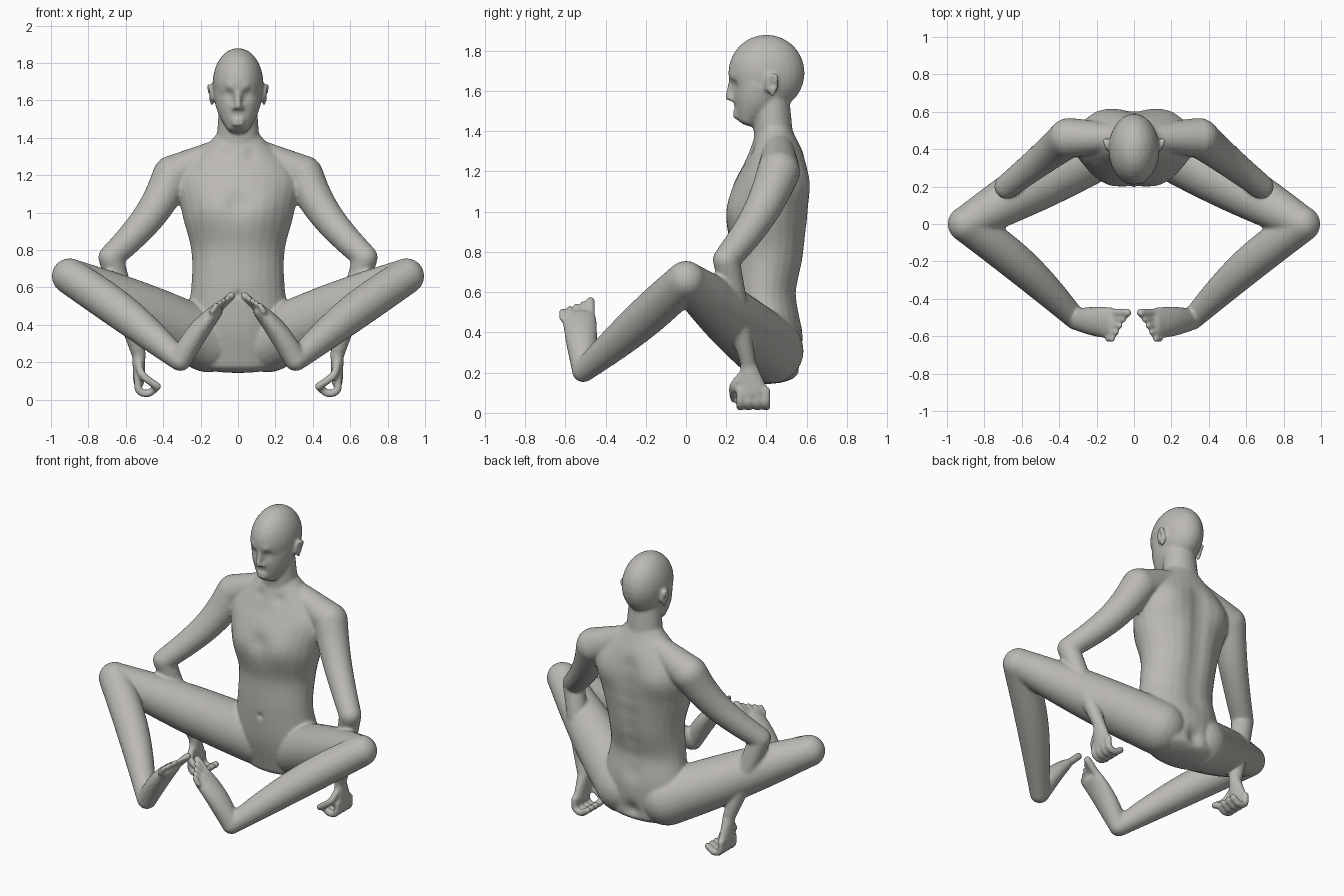
import bpy
import bmesh
from math import sin, cos, pi, exp
from mathutils import Vector, Matrix

cube = bpy.data.objects.get("Cube")
if cube:
    bpy.data.objects.remove(cube, do_unlink=True)

body_mesh = bmesh.new()
SIDES = 28
ACROSS = Vector((1, 0, 0))
DEPTH = Vector((0, 1, 0))


def spline(rows, steps=6):
    """Smooth curve through rows of (x, y, z, wide radius, thin radius)."""
    rows = [Vector(row) for row in rows]
    padded = [rows[0] * 2 - rows[1]] + rows + [rows[-1] * 2 - rows[-2]]
    curve = []
    for before, start, end, after in zip(padded, padded[1:], padded[2:], padded[3:]):
        for step in range(steps):
            t = step / steps
            leave, arrive = (end - before) / 2, (after - start) / 2
            gap = end - start
            curve.append(start + leave * t + (gap * 3 - leave * 2 - arrive) * t ** 2
                         + (leave + arrive - gap * 2) * t ** 3)
    return curve + [rows[-1]]


def tube(rows, side=1, axis=DEPTH, cap=1.0):
    """Lofted form with rounded ends; side=-1 builds the mirrored one."""
    curve = spline(rows)
    centres = [Vector((p[0] * side, p[1], p[2])) for p in curve]
    last = len(curve) - 1
    rings = []

    def add_ring(index, shift, scale):
        along = (centres[min(index + 1, last)] - centres[max(index - 1, 0)]).normalized()
        wide = (axis - along * axis.dot(along)).normalized()
        thin = along.cross(wide)
        wide_radius, thin_radius = curve[index][3], curve[index][4]
        middle = centres[index] + along * shift * cap * min(wide_radius, thin_radius)
        angles = [2 * pi * corner / SIDES for corner in range(SIDES)]
        rings.append([body_mesh.verts.new(middle + wide * wide_radius * scale * cos(angle)
                                          + thin * thin_radius * scale * sin(angle))
                      for angle in angles])

    cap_angles = [pi / 2 * step / 6 for step in range(1, 6)]
    for angle in reversed(cap_angles):
        add_ring(0, -sin(angle), cos(angle))
    for index in range(last + 1):
        add_ring(index, 0, 1)
    for angle in cap_angles:
        add_ring(last, sin(angle), cos(angle))
    for lower, upper in zip(rings, rings[1:]):
        for corner in range(SIDES):
            following = (corner + 1) % SIDES
            body_mesh.faces.new((lower[corner], lower[following],
                                 upper[following], upper[corner]))
    body_mesh.faces.new(rings[0][::-1])
    body_mesh.faces.new(rings[-1])


def limb(start, end, wide, thin=None, bulge=0, bow=(0, 0, 0), **options):
    """Tapered form between two joints, swelling by bulge and bending by bow."""
    thin = thin or wide
    rows = []
    for t in (0, .25, .5, .75, 1):
        swell = sin(pi * t)
        centre = Vector(start).lerp(Vector(end), t) + Vector(bow) * swell
        radii = [a + (b - a) * t + bulge * swell for a, b in (wide, thin)]
        rows.append((*centre, *radii))
    tube(rows, **options)


def bend(points, radius, side):
    """Thin bent form of even thickness, such as a finger."""
    tube([(*point, radius, radius) for point in points], side, ACROSS + DEPTH)


def blob(centre, radii, side=1):
    """Ellipsoid."""
    x, y, z = centre
    place = Matrix.Translation((x * side, y, z)) @ Matrix.Diagonal((*radii, 1))
    bmesh.ops.create_uvsphere(body_mesh, u_segments=SIDES, v_segments=SIDES // 2,
                              radius=1, matrix=place)


# Joints of the left half
trapezius = Vector((.08, .46, 1.33))
shoulder = Vector((.35, .46, 1.2))
elbow = Vector((.68, .2, .76))
wrist = Vector((.53, .31, .24))
knuckles = Vector((.53, .335, .1))
hip = Vector((.16, .42, .31))
knee = Vector((.9, 0, .66))
heel = Vector((.31, -.51, .21))
ball = Vector((.12, -.53, .47))

# Torso, from seat to collar in even steps of (centre, half width, half depth)
torso = [(.43, .25, .14), (.41, .28, .17), (.39, .25, .165), (.41, .25, .185),
         (.41, .3, .205), (.445, .32, .17), (.44, .13, .09)]
tube([(0, centre, .2 * level, width, depth)
      for level, (centre, width, depth) in enumerate(torso, start=1)],
     axis=ACROSS, cap=.4)

# Neck, skull and jaw
limb((0, .44, 1.3), (0, .42, 1.6), (.12, .1), (.1, .09), axis=ACROSS)
blob((0, .4, 1.69), (.136, .19, .19))
limb((0, .3, 1.45), (0, .37, 1.62), (.06, .13), (.05, .145), bulge=.012,
     axis=ACROSS, cap=.4)

# Nose and lips
limb((0, .225, 1.65), (0, .215, 1.57), (.014, .02))
for height in (1.497, 1.473):
    blob((0, .25, height), (.038, .018, .011))

for side in (1, -1):
    # Nostrils and ears
    blob((.018, .23, 1.56), (.014, .016, .012), side)
    blob((.14, .43, 1.63), (.015, .028, .05), side)
    bend([(.14, .4, 1.61), (.15, .41, 1.67), (.156, .45, 1.67), (.14, .43, 1.58)],
         .01, side)

    # Shoulder and arm
    limb(trapezius, shoulder, (.07, .106), side=side)
    limb(shoulder, elbow, (.106, .067), bow=(-.04, .03, 0), side=side)
    limb(elbow, wrist, (.067, .038), bulge=.004, side=side)

    # Palm, curled fingers and thumb
    limb(wrist, knuckles, (.04, .075), (.036, .03), side=side)
    for finger in range(4):
        y = .27 + .043 * finger
        bend([(.535, y, .11), (.53, y, .05), (.485, y, .032), (.44, y, .06)], .021, side)
    bend([(.53, .28, .19), (.51, .235, .13), (.43, .24, .07)], .021, side)

    # Leg and foot
    limb(hip, knee, (.165, .095), bulge=.015, side=side)
    limb(knee, heel, (.096, .058), bulge=.02, bow=(0, .03, .02), side=side)
    limb(heel, ball, (.056, .084), (.06, .038), bulge=.008, bow=(0, 0, .02), side=side)

    # Toes, fanned from big to small
    for toe in range(5):
        fan = toe / 4
        radius = .016 if toe else .023
        base = ball + Vector((.02 * fan, .055 - .14 * fan, 0))
        tip = base + Vector((-.085 + .06 * fan, 0, .085 - .05 * fan))
        limb(base, tip, (radius, radius), side=side)

bmesh.ops.recalc_face_normals(body_mesh, faces=body_mesh.faces)
mesh = bpy.data.meshes.new("rough_body")
body_mesh.to_mesh(mesh)
body_mesh.free()
body = bpy.data.objects.new("seated_body", mesh)
bpy.context.collection.objects.link(body)

# Fuse all parts into one skin
remesh = body.modifiers.new("Fuse", 'REMESH')
remesh.mode = 'VOXEL'
remesh.voxel_size = .0095
soften = body.modifiers.new("Soften", 'SMOOTH')
soften.factor = .5
soften.iterations = 6
graph = bpy.context.evaluated_depsgraph_get()
skin = bpy.data.meshes.new_from_object(body.evaluated_get(graph))
body.modifiers.clear()
body.data = skin
bpy.data.meshes.remove(mesh)
skin.name = "seated_body"


def sculpt(centre, radius, push):
    """Push the skin softly around a point."""
    centre, push, reach = Vector(centre), Vector(push), radius * 2.4
    for vertex in skin.vertices:
        if abs(vertex.co.z - centre.z) < reach:
            distance = (vertex.co - centre).length
            if distance < reach:
                vertex.co += push * exp(-(distance / radius) ** 2)


# Breastbone, navel, seat cleft and spine
sculpt((0, .22, 1.05), .06, DEPTH * .016)
sculpt((0, .23, .56), .018, DEPTH * .012)
sculpt((0, .6, .24), .05, DEPTH * -.04)
for step in range(8):
    sculpt((0, .6, .5 + step / 10), .065, DEPTH * -.017)

for side in (1, -1):
    # Chest, shoulder blade and collar hollow
    sculpt((.15 * side, .22, 1.02), .11, DEPTH * -.02)
    sculpt((.2 * side, .6, 1.13), .1, DEPTH * .02)
    sculpt((.07 * side, .32, 1.31), .035, DEPTH * .01)
    # Eye socket, eyelid, brow and ear hollow
    sculpt((.05 * side, .23, 1.63), .027, DEPTH * .02)
    sculpt((.05 * side, .245, 1.625), .015, DEPTH * -.009)
    sculpt((.05 * side, .22, 1.67), .022, DEPTH * -.007)
    sculpt((.155 * side, .43, 1.63), .013, ACROSS * side * -.01)

for face in skin.polygons:
    face.use_smooth = True

# Clay material
clay = bpy.data.materials.new("warm_grey_clay")
clay.use_nodes = True
colour = (.5, .485, .455, 1)
clay.diffuse_color = colour
shader = next(node for node in clay.node_tree.nodes if node.type == 'BSDF_PRINCIPLED')
shader.inputs["Base Color"].default_value = colour
shader.inputs["Roughness"].default_value = .7
skin.materials.clear()
skin.materials.append(clay)
